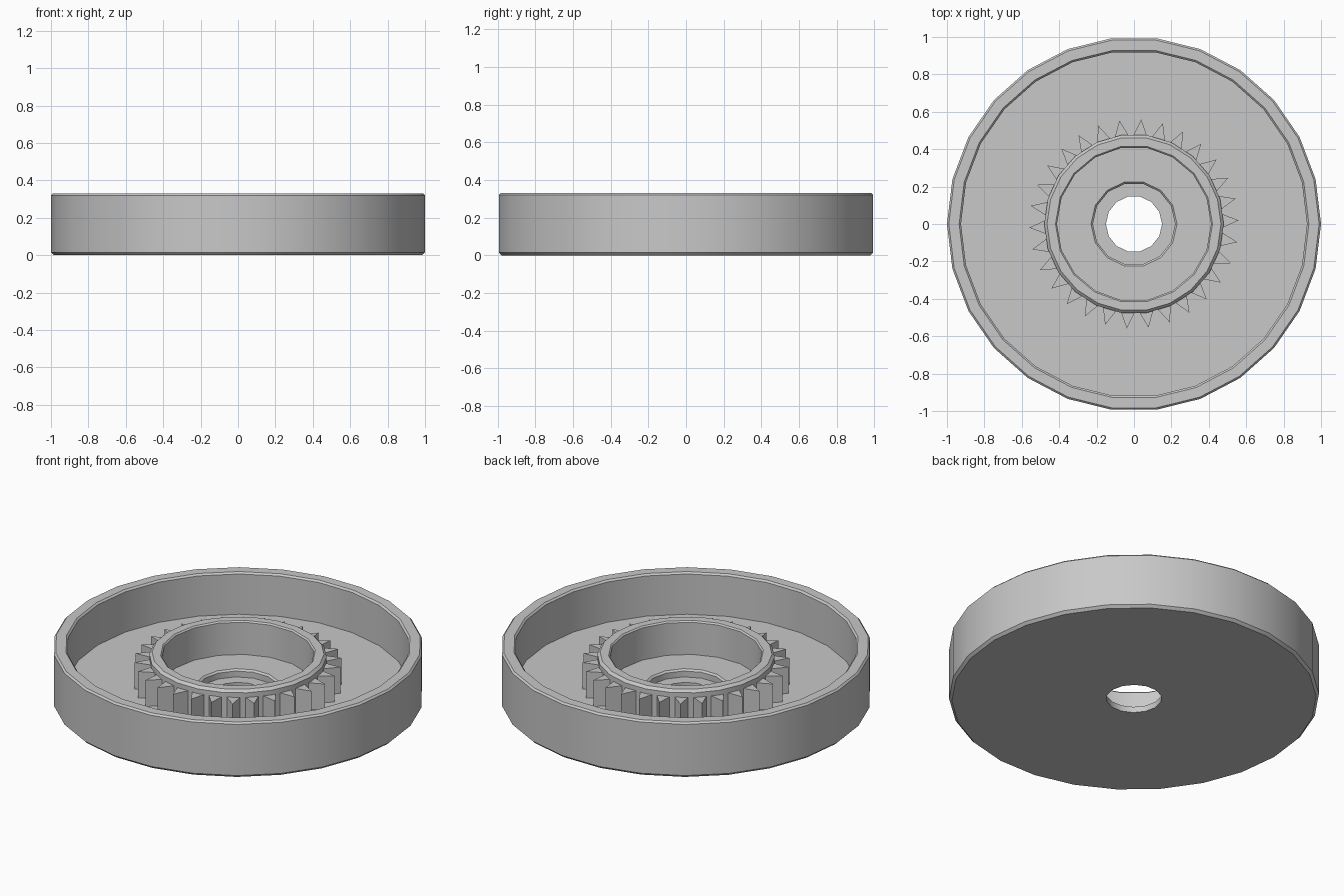
import bpy
import bmesh
from math import cos, sin, pi, radians

cube = bpy.data.objects.get("Cube")
if cube:
    bpy.data.objects.remove(cube, do_unlink=True)

GREY = (0.58, 0.58, 0.58, 1)
metal = bpy.data.materials.new("plain_grey")
metal.use_nodes = True
metal.diffuse_color = GREY
metal.node_tree.nodes["Principled BSDF"].inputs["Base Color"].default_value = GREY


def finish(bm, name):
    bmesh.ops.recalc_face_normals(bm, faces=bm.faces[:])
    mesh = bpy.data.meshes.new(name)
    bm.to_mesh(mesh)
    bm.free()
    mesh.materials.append(metal)
    obj = bpy.data.objects.new(name, mesh)
    bpy.context.collection.objects.link(obj)
    bpy.ops.object.select_all(action='DESELECT')
    obj.select_set(True)
    bpy.context.view_layer.objects.active = obj
    bpy.ops.object.shade_smooth_by_angle(angle=radians(30))
    return obj


def ring_solid(name, profile):
    """Closed turned solid from (radius, height, sides); flat steps may change sides."""
    bm = bmesh.new()
    rings, edges = [], []
    for r, z, n in profile:
        ring = [bm.verts.new((r * cos(2 * pi * i / n), r * sin(2 * pi * i / n), z))
                for i in range(n)]
        rings.append(ring)
        edges.append([bm.edges.new((ring[i], ring[(i + 1) % n])) for i in range(n)])
    for k in range(len(rings)):
        j = (k + 1) % len(rings)
        a, b = rings[k], rings[j]
        n = len(a)
        if n == len(b):
            for i in range(n):
                bm.faces.new((a[i], a[(i + 1) % n], b[(i + 1) % n], b[i]))
        else:
            bmesh.ops.triangle_fill(bm, edges=edges[k] + edges[j],
                                    use_beauty=True, normal=(0, 0, 1))
    return finish(bm, name)


# Round tray: rim, floor, centre recess and through hole
RIM, HOLE = 26, 14
ring_solid("tray", [
    (0.15, 0, HOLE), (0.985, 0, RIM), (1, 0.015, RIM), (1, 0.32, RIM),
    (0.99, 0.33, RIM), (0.935, 0.33, RIM), (0.925, 0.32, RIM), (0.925, 0.08, RIM),
    (0.23, 0.08, HOLE), (0.22, 0.07, HOLE), (0.22, 0.035, HOLE), (0.15, 0.035, HOLE)])

# Raised hub collar
OUT, INN = 22, 18
ring_solid("hub_collar", [
    (0.48, 0.075, OUT), (0.48, 0.265, OUT), (0.465, 0.28, OUT),
    (0.42, 0.28, INN), (0.412, 0.272, INN), (0.412, 0.075, INN)])

# Pointed gear teeth around the collar
bm = bmesh.new()
TEETH = 30
for t in range(TEETH):
    a = 2 * pi * t / TEETH + radians(2)
    corners = [(0.465, -0.04), (0.56, 0), (0.465, 0.04)]
    low, high = [[bm.verts.new((r * cos(a) - s * sin(a), r * sin(a) + s * cos(a), z))
                  for r, s in corners] for z in (0.075, 0.237)]
    bm.faces.new(low)
    bm.faces.new(high)
    for i in range(3):
        j = (i + 1) % 3
        bm.faces.new((low[i], low[j], high[j], high[i]))
finish(bm, "gear_teeth")
